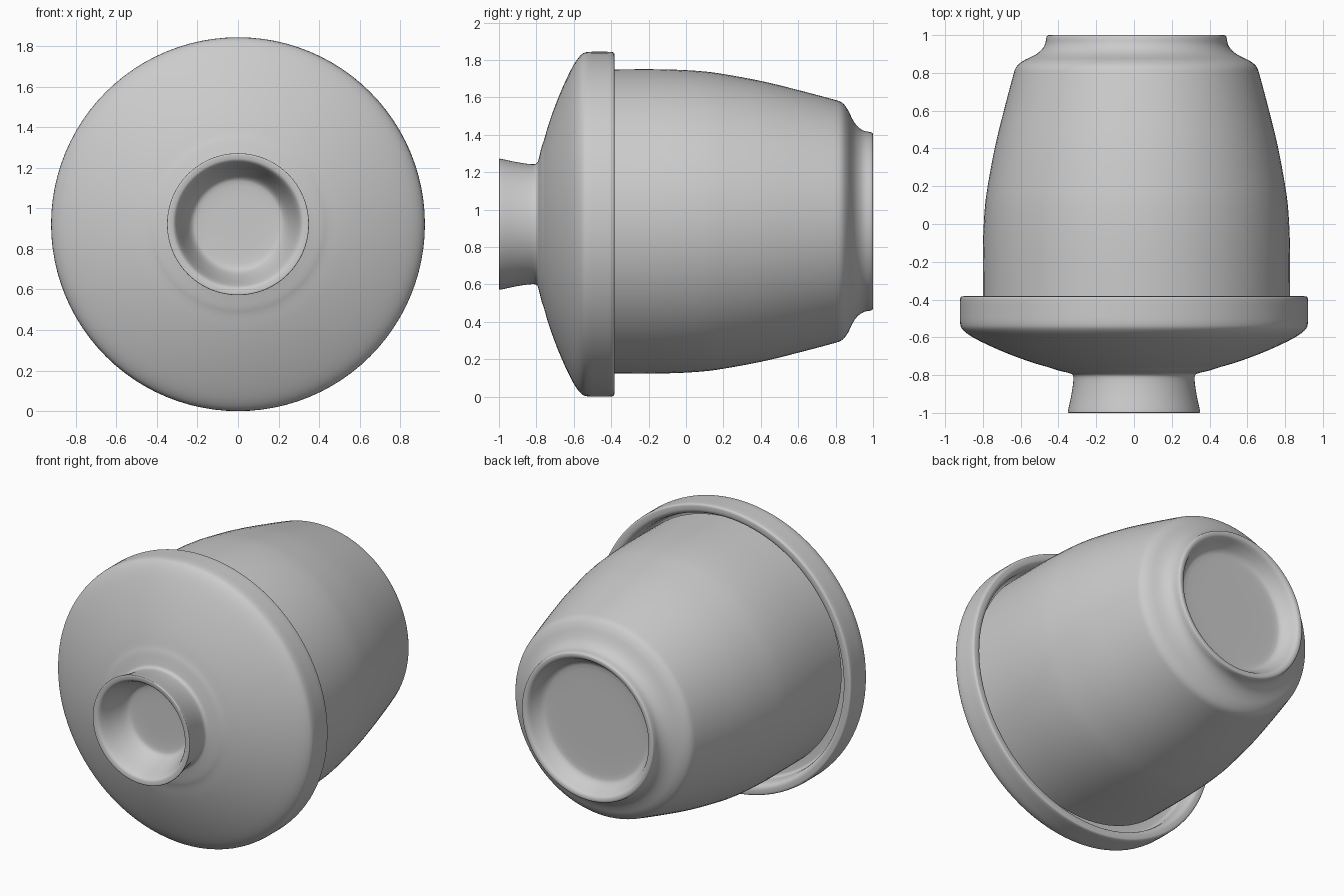
import bpy, bmesh, math
from mathutils import Vector

cube = bpy.data.objects.get("Cube")
if cube:
    bpy.data.objects.remove(cube, do_unlink=True)

SEGMENTS = 96

clay = bpy.data.materials.new("plain grey")
clay.use_nodes = True
GREY = (0.6, 0.6, 0.6, 1.0)
clay.diffuse_color = GREY
clay.node_tree.nodes["Principled BSDF"].inputs["Base Color"].default_value = GREY


def soften(points, rounds=2):
    """Round the corners of a profile by cutting them, keeping both ends."""
    pts = [Vector(p) for p in points]
    for _ in range(rounds):
        cut = [pts[0]]
        for a, b in zip(pts, pts[1:]):
            cut += [a.lerp(b, 0.25), a.lerp(b, 0.75)]
        pts = cut + [pts[-1]]
    return pts


def turned(name, profile, centre):
    """Revolve a (radius, y) profile around the lengthwise y axis."""
    bm = bmesh.new()
    verts = [bm.verts.new((r, y, 0)) for r, y in soften(profile)]
    edges = [bm.edges.new(pair) for pair in zip(verts, verts[1:])]
    bmesh.ops.spin(bm, geom=verts + edges, cent=(0, 0, 0), axis=(0, 1, 0),
                   angle=math.tau, steps=SEGMENTS, use_duplicate=False)
    bmesh.ops.remove_doubles(bm, verts=bm.verts[:], dist=0.0005)
    bmesh.ops.recalc_face_normals(bm, faces=bm.faces[:])
    mesh = bpy.data.meshes.new(name)
    bm.to_mesh(mesh)
    bm.free()
    mesh.materials.append(clay)
    obj = bpy.data.objects.new(name, mesh)
    obj.location = (centre[0], 0, centre[1])
    bpy.context.collection.objects.link(obj)
    bpy.ops.object.select_all(action='DESELECT')
    obj.select_set(True)
    bpy.context.view_layer.objects.active = obj
    bpy.ops.object.shade_smooth_by_angle(angle=math.radians(40))
    return obj


# Lid: hollow knob, sloping cover, thick rim and the recess behind it
turned("lid", [
    (0, -0.80), (0.20, -0.80), (0.235, -0.815), (0.27, -0.89), (0.295, -0.96),
    (0.312, -0.995), (0.335, -1.0), (0.35, -1.0), (0.35, -0.99),
    (0.332, -0.91), (0.32, -0.83), (0.322, -0.795), (0.36, -0.785),
    (0.415, -0.772), (0.445, -0.76), (0.52, -0.74), (0.635, -0.70),
    (0.755, -0.65), (0.86, -0.598), (0.91, -0.56), (0.922, -0.53),
    (0.922, -0.46), (0.922, -0.40), (0.917, -0.384), (0.90, -0.382),
    (0.875, -0.384), (0.858, -0.40), (0.85, -0.44), (0.85, -0.49),
    (0.82, -0.50), (0, -0.50),
], (0, 0.922))

# Bowl: barrel wall narrowing to a shoulder and a recessed foot ring
turned("bowl", [
    (0, -0.51), (0.812, -0.51), (0.813, -0.38), (0.814, -0.10), (0.803, 0.10),
    (0.785, 0.22), (0.75, 0.41), (0.70, 0.61), (0.652, 0.79),
    (0.638, 0.835), (0.60, 0.865), (0.555, 0.885), (0.52, 0.905),
    (0.495, 0.93), (0.482, 0.955), (0.478, 0.985), (0.472, 1.0),
    (0.45, 1.0), (0.435, 0.99), (0.415, 0.95), (0.385, 0.91),
    (0.35, 0.90), (0, 0.90),
], (0.013, 0.937))
